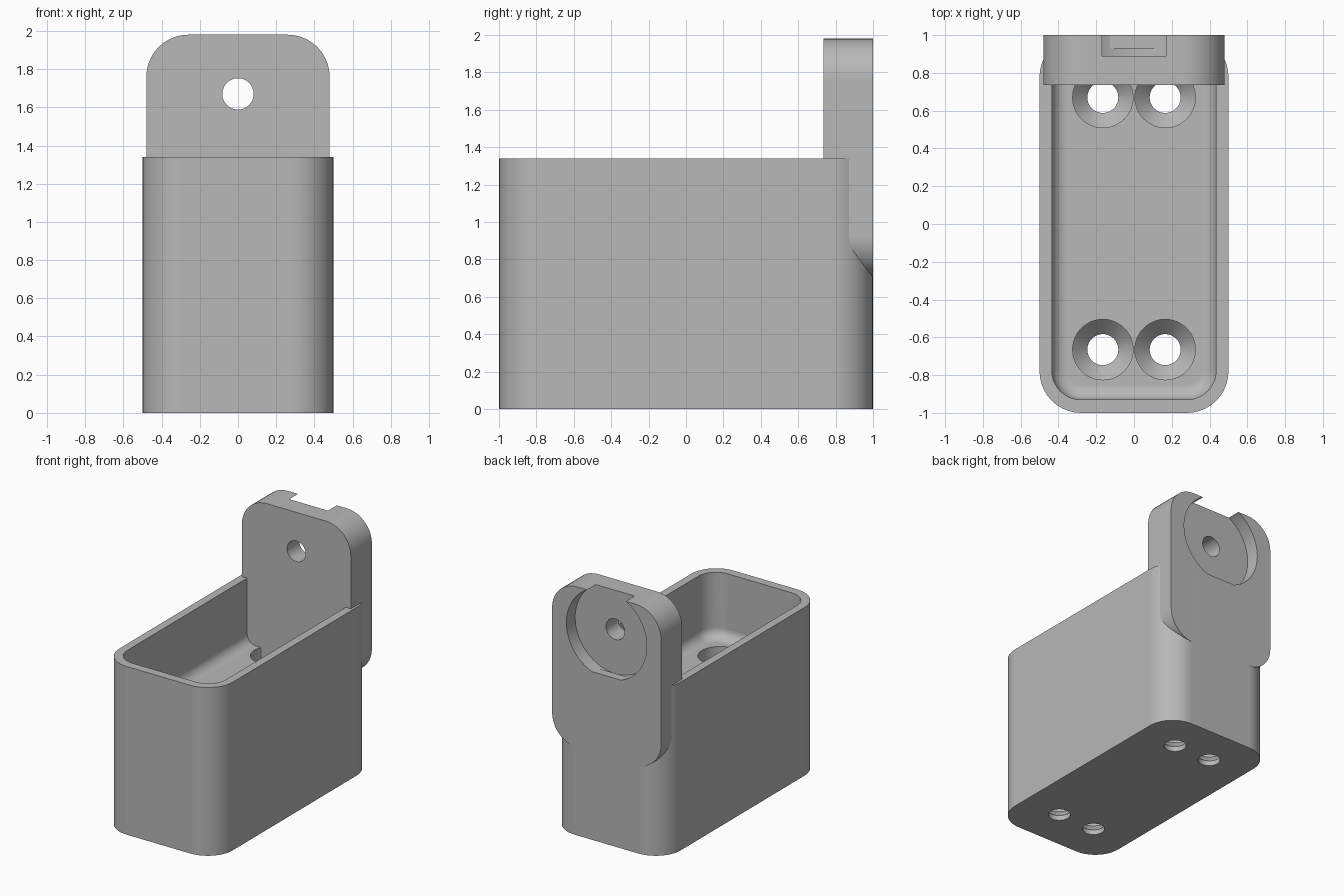
import bpy, bmesh
from math import sin, cos, pi, radians
from mathutils import Matrix

cube = bpy.data.objects.get("Cube")
if cube:
    bpy.data.objects.remove(cube)

grey = bpy.data.materials.new("plain_grey")
grey.use_nodes = True
colour = (0.48, 0.48, 0.48, 1)
grey.diffuse_color = colour
grey.node_tree.nodes["Principled BSDF"].inputs["Base Color"].default_value = colour


def rounded_rect(hx, hy, r, steps=10):
    """Outline of a rounded rectangle, counter-clockwise."""
    pts = []
    for i, (sx, sy) in enumerate([(1, 1), (-1, 1), (-1, -1), (1, -1)]):
        for k in range(steps + 1):
            a = (i + k / steps) * pi / 2
            pts.append((sx * (hx - r) + r * cos(a), sy * (hy - r) + r * sin(a)))
    return pts


def circle(r, n=48):
    return [(r * cos(2 * pi * i / n), r * sin(2 * pi * i / n)) for i in range(n)]


def loft(name, sections, matrix=Matrix()):
    """Closed solid through a stack of (outline, height) sections."""
    bm = bmesh.new()
    rings = [[bm.verts.new((x, y, h)) for x, y in outline] for outline, h in sections]
    n = len(rings[0])
    for low, high in zip(rings, rings[1:]):
        for i in range(n):
            j = (i + 1) % n
            bm.faces.new((low[i], low[j], high[j], high[i]))
    bm.faces.new(rings[0][::-1])
    bm.faces.new(rings[-1])
    bm.transform(matrix)
    bmesh.ops.recalc_face_normals(bm, faces=bm.faces)
    mesh = bpy.data.meshes.new(name)
    bm.to_mesh(mesh)
    bm.free()
    mesh.materials.append(grey)
    ob = bpy.data.objects.new(name, mesh)
    bpy.context.collection.objects.link(ob)
    return ob


def activate(ob):
    bpy.ops.object.select_all(action="DESELECT")
    ob.select_set(True)
    bpy.context.view_layer.objects.active = ob


def cut(ob, cutter):
    """Subtract the cutter from the part, then discard it."""
    cutter.hide_render = True
    mod = ob.modifiers.new("cut", "BOOLEAN")
    mod.operation = "DIFFERENCE"
    mod.solver = "EXACT"
    mod.object = cutter
    activate(ob)
    bpy.ops.object.modifier_apply(modifier=mod.name)
    bpy.data.objects.remove(cutter)


def smooth(ob):
    activate(ob)
    bpy.ops.object.shade_smooth_by_angle(angle=radians(30))
    mod = ob.modifiers.new("flat_faces", "WEIGHTED_NORMAL")
    mod.keep_sharp = True


# Box with a thick base and rounded upright corners
outline = rounded_rect(0.5, 1, 0.22)
box = loft("box", [(outline, 0), (outline, 1.34)])

# Cavity with a fillet around its floor
floor, fillet = 0.82, 0.08
sections = []
for k in range(7):
    a = k / 6 * pi / 2
    d = fillet * (1 - sin(a))
    sections.append((rounded_rect(0.435 - d, 0.93 - d, 0.155 - d),
                     floor + fillet * (1 - cos(a))))
sections.append((rounded_rect(0.435, 0.93, 0.155), 1.5))
cut(box, loft("cavity_cutter", sections))

# Four screw holes: narrow shank, conical seat, wide access bore
for x in (-0.165, 0.165):
    for y in (-0.665, 0.67):
        cut(box, loft("screw_cutter",
                      [(circle(0.082), -0.1), (circle(0.082), 0.04),
                       (circle(0.16), 0.12), (circle(0.16), 0.95)],
                      Matrix.Translation((x, y, 0))))
smooth(box)


def along_y(y, z):
    """Place a loft so that it runs towards the front from y."""
    return Matrix.Translation((0, y, z)) @ Matrix.Rotation(pi / 2, 4, "X")


# Upright mounting plate at the back
outline = rounded_rect(0.48, 0.64, 0.22)
plate = loft("mounting_plate", [(outline, 0), (outline, 0.265)], along_y(1, 1.34))

# Round recess in its rear, open at the top edge, and a through hole
cut(plate, loft("recess_cutter", [(circle(0.354, 64), 0), (circle(0.354, 64), 0.21)],
                along_y(1.1, 1.67)))
cut(plate, loft("bolt_cutter", [(circle(0.082), 0), (circle(0.082), 0.6)],
                along_y(1.2, 1.67)))
smooth(plate)
